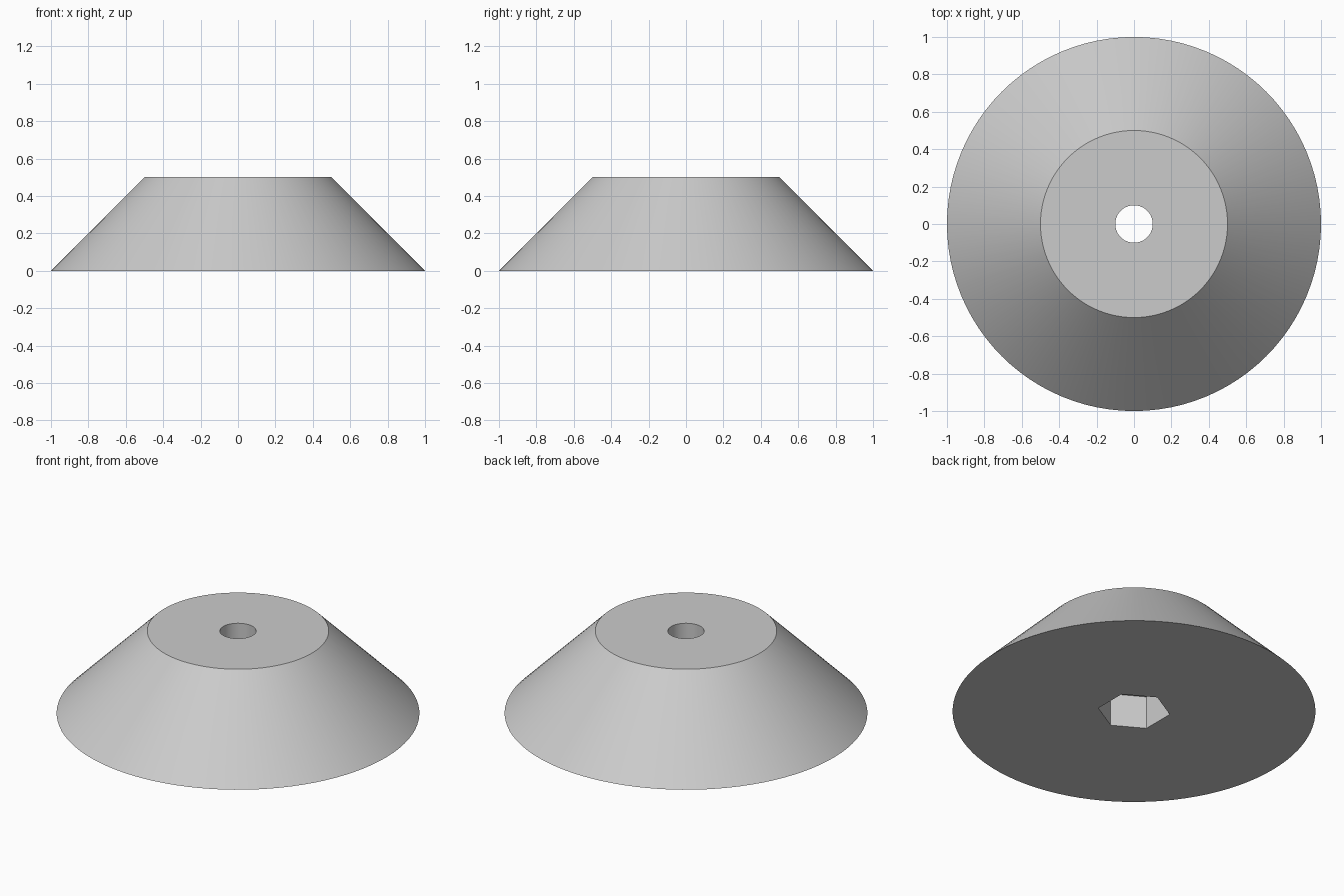
import bpy
import bmesh
from math import cos, sin, pi, radians

default = bpy.data.objects.get("Cube")
if default:
    bpy.data.objects.remove(default, do_unlink=True)

SIDES = 96
GREY = (0.6, 0.6, 0.6, 1.0)

grey = bpy.data.materials.new("plain grey")
grey.use_nodes = True
grey.diffuse_color = GREY
grey.node_tree.nodes["Principled BSDF"].inputs["Base Color"].default_value = GREY

bm = bmesh.new()


def ring(radius, z, sides=SIDES, turn=0.0):
    """Closed loop of vertices, with its edges."""
    verts = [bm.verts.new((radius * cos(turn + 2 * pi * i / sides),
                           radius * sin(turn + 2 * pi * i / sides), z))
             for i in range(sides)]
    edges = [bm.edges.new((verts[i], verts[(i + 1) % sides])) for i in range(sides)]
    return verts, edges


def wall(a, b):
    """Quads between two loops with the same number of sides."""
    n = len(a[0])
    for i in range(n):
        j = (i + 1) % n
        bm.faces.new((a[0][i], a[0][j], b[0][j], b[0][i]))


def flat_ring(a, b):
    """Fill the level area between an outer and an inner loop."""
    bmesh.ops.triangle_fill(bm, edges=a[1] + b[1], use_beauty=True, use_dissolve=False)


# Loops of the tapered body, the bolt hole and the nut pocket
base_rim = ring(1.0, 0.0)
top_rim = ring(0.5, 0.5)
hole_top = ring(0.1, 0.5)
hole_bottom = ring(0.1, 0.2)
pocket_roof = ring(0.2, 0.2, 6, radians(90))
pocket_mouth = ring(0.2, 0.0, 6, radians(90))

# Sloping side, top, hole wall, pocket roof, pocket wall, underside
wall(base_rim, top_rim)
wall(top_rim, hole_top)
wall(hole_top, hole_bottom)
flat_ring(pocket_roof, hole_bottom)
wall(pocket_roof, pocket_mouth)
flat_ring(base_rim, pocket_mouth)
bmesh.ops.recalc_face_normals(bm, faces=bm.faces)

mesh = bpy.data.meshes.new("tapered_foot")
bm.to_mesh(mesh)
bm.free()
mesh.materials.append(grey)
foot = bpy.data.objects.new("tapered_foot", mesh)
bpy.context.collection.objects.link(foot)

# Smooth round walls with sharp rims
bpy.ops.object.select_all(action="DESELECT")
foot.select_set(True)
bpy.context.view_layer.objects.active = foot
bpy.ops.object.shade_smooth_by_angle(angle=radians(30))
